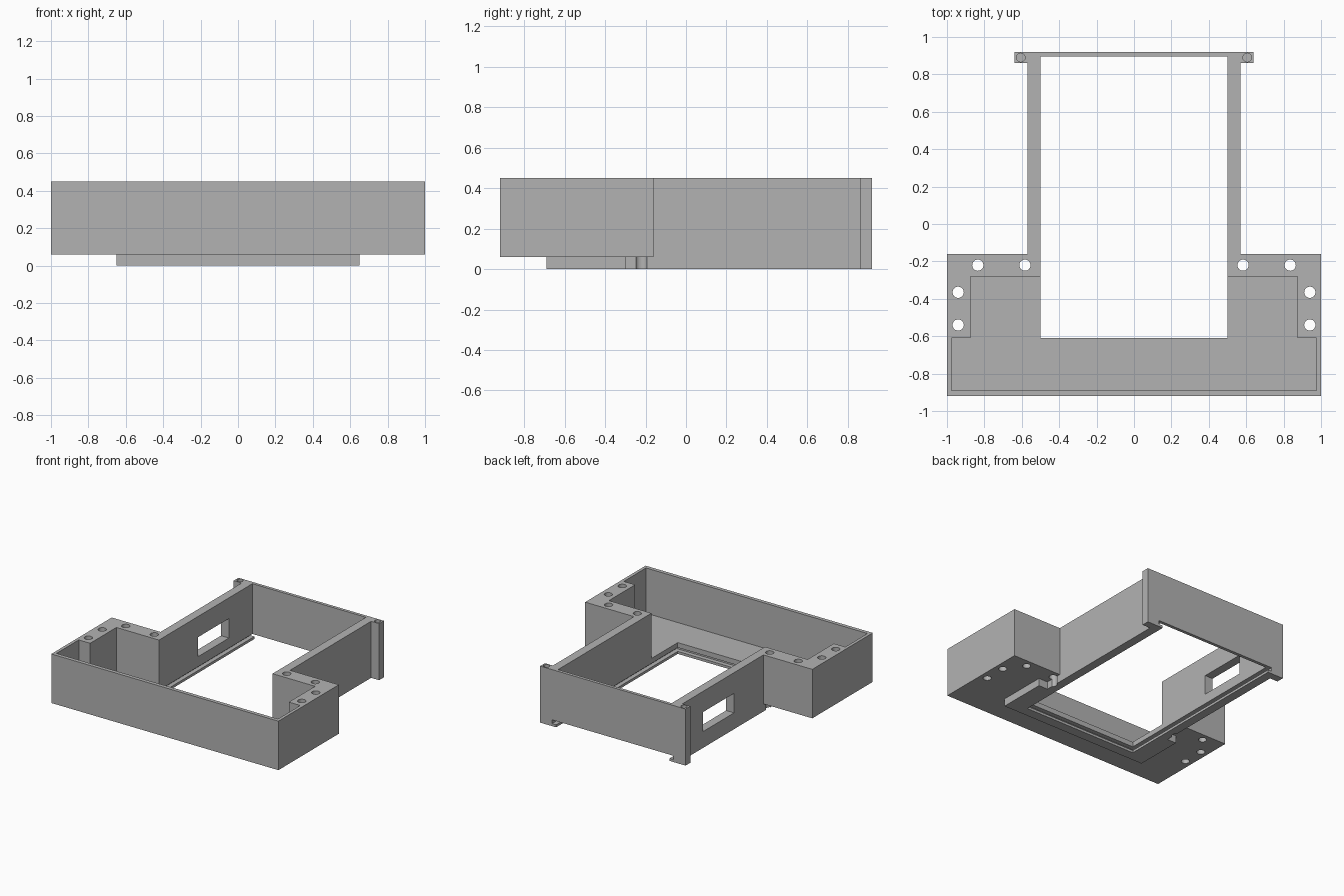
import bpy
import bmesh

cube = bpy.data.objects.get("Cube")
if cube:
    bpy.data.objects.remove(cube, do_unlink=True)

grey = bpy.data.materials.new("plain grey")
grey.use_nodes = True
colour = (0.45, 0.45, 0.45, 1)
grey.diffuse_color = colour
grey.node_tree.nodes["Principled BSDF"].inputs["Base Color"].default_value = colour

TOP = 0.45     # rim height
FLOOR = 0.09   # tray floor surface
OVER = 1.0     # cutter overshoot


def prism(name, points, z0, z1):
    """Extrude a flat outline between two heights."""
    bm = bmesh.new()
    face = bm.faces.new([bm.verts.new((x, y, z0)) for x, y in points])
    ext = bmesh.ops.extrude_face_region(bm, geom=[face])
    verts = [v for v in ext["geom"] if isinstance(v, bmesh.types.BMVert)]
    bmesh.ops.translate(bm, verts=verts, vec=(0, 0, z1 - z0))
    bmesh.ops.recalc_face_normals(bm, faces=bm.faces)
    mesh = bpy.data.meshes.new(name)
    bm.to_mesh(mesh)
    bm.free()
    mesh.materials.append(grey)
    obj = bpy.data.objects.new(name, mesh)
    bpy.context.collection.objects.link(obj)
    return obj


def box(name, x0, x1, y0, y1, z0, z1):
    return prism(name, [(x0, y0), (x1, y0), (x1, y1), (x0, y1)], z0, z1)


def drill(x, y, radius, z0, z1):
    bpy.ops.mesh.primitive_cylinder_add(vertices=32, radius=radius, depth=z1 - z0,
                                        location=(x, y, (z0 + z1) / 2))
    obj = bpy.context.object
    obj.name = "drill"
    obj.data.materials.append(grey)
    return obj


def combine(target, tool, operation):
    """Apply one boolean and discard the tool."""
    tool.hide_render = True
    mod = target.modifiers.new("combine", "BOOLEAN")
    mod.operation = operation
    mod.solver = "EXACT"
    mod.object = tool
    bpy.context.view_layer.update()
    graph = bpy.context.evaluated_depsgraph_get()
    mesh = bpy.data.meshes.new_from_object(target.evaluated_get(graph))
    target.modifiers.remove(mod)
    target.data = mesh
    bpy.data.objects.remove(tool, do_unlink=True)


# Narrow frame with its front skirt and rear corner tabs
half = [(0.65, -0.69), (0.65, -0.30), (0.57, -0.30), (0.57, 0.86), (0.64, 0.86), (0.64, 0.92)]
outline = half + [(-x, y) for x, y in reversed(half)]
housing = prism("housing", outline, 0, TOP)

# Wide front tray
combine(housing, box("tray", -1, 1, -0.92, -0.16, 0.06, TOP), "UNION")

# Tray pocket, central opening and cover slot that runs out at the back
cutters = [
    box("front_pocket", -0.975, 0.975, -0.89, -0.61, FLOOR, OVER),
    box("side_pocket", -0.875, 0.875, -0.70, -0.28, FLOOR, OVER),
    box("opening", -0.5, 0.5, -0.61, 0.895, -OVER, OVER),
    box("cover_slot", -0.535, 0.535, -0.645, OVER, 0.02, 0.05),
    box("rear_gap", -0.5, 0.5, 0.8, OVER, -OVER, 0.05),
    box("window", -0.7, -0.4, 0.21, 0.60, 0.13, 0.285),
]

# Screw holes through the tray blocks and blind holes in the rear tabs
for side in (-1, 1):
    for x, y in [(0.835, -0.22), (0.583, -0.22), (0.94, -0.365), (0.94, -0.54)]:
        cutters.append(drill(side * x, y, 0.03, -0.2, 0.6))
    cutters.append(drill(side * 0.605, 0.89, 0.023, 0.35, 0.6))

for cutter in cutters:
    combine(housing, cutter, "DIFFERENCE")

# Crisp flat faces in a single colour
for poly in housing.data.polygons:
    poly.use_smooth = False
    poly.material_index = 0
